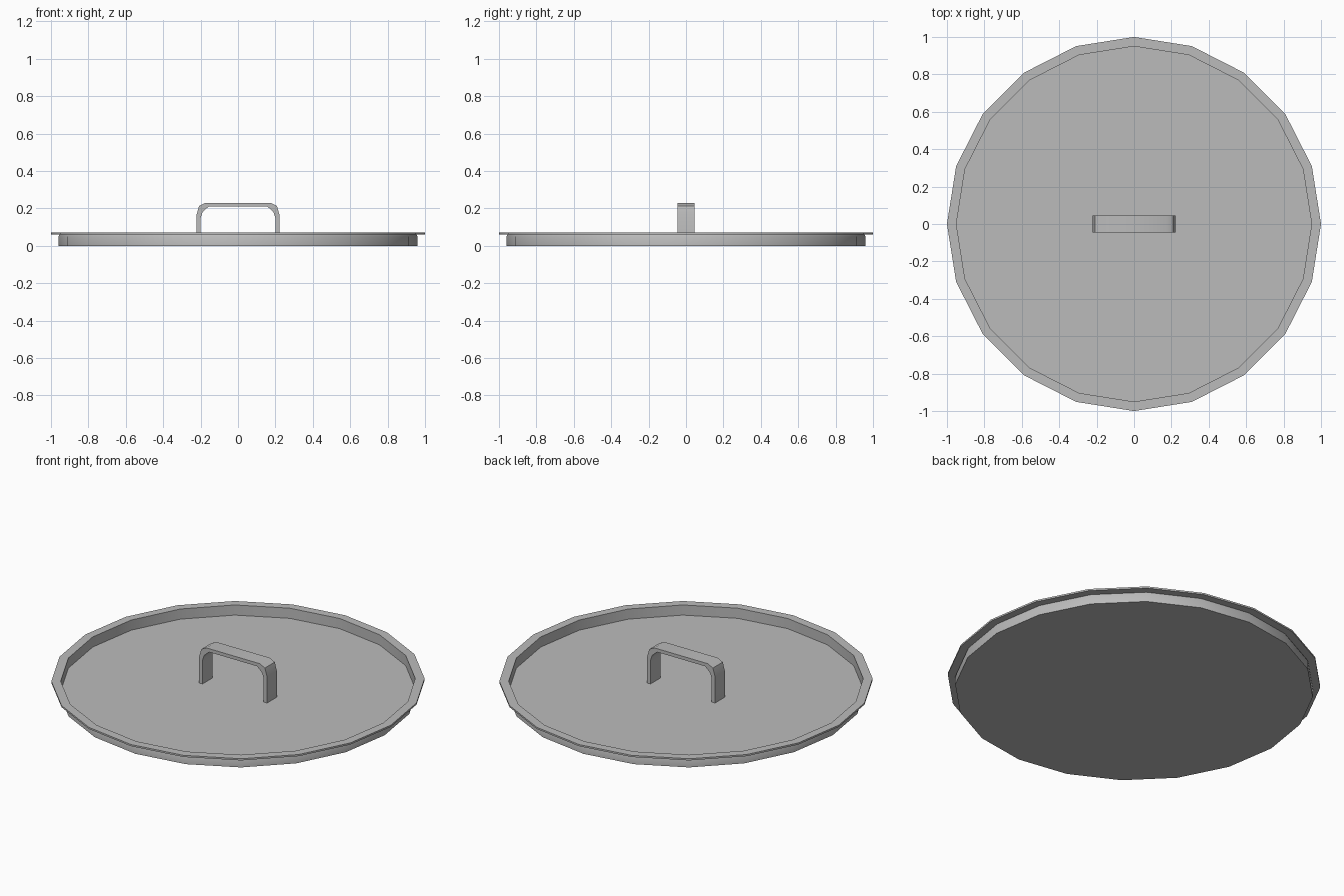
import bpy, bmesh, math

cube = bpy.data.objects.get("Cube")
if cube:
    bpy.data.objects.remove(cube, do_unlink=True)

# Single brushed grey metal
metal = bpy.data.materials.new("grey_metal")
metal.use_nodes = True
GREY = (0.5, 0.5, 0.5, 1)
metal.diffuse_color = GREY
metal.node_tree.nodes["Principled BSDF"].inputs["Base Color"].default_value = GREY


def finish(name, bm):
    """Turn a bmesh into a named, smooth-by-angle metal object."""
    bmesh.ops.recalc_face_normals(bm, faces=bm.faces)
    mesh = bpy.data.meshes.new(name)
    bm.to_mesh(mesh)
    bm.free()
    mesh.materials.append(metal)
    obj = bpy.data.objects.new(name, mesh)
    bpy.context.collection.objects.link(obj)
    bpy.ops.object.select_all(action='DESELECT')
    obj.select_set(True)
    bpy.context.view_layer.objects.active = obj
    bpy.ops.object.shade_smooth_by_angle(angle=math.radians(30))
    return obj


# Recessed lid pan: sheet-metal section turned around z
SIDES = 20
section = [(0.96, 0), (0.96, 0.05), (0.955, 0.06), (1, 0.06),
           (1, 0.07), (0.95, 0.07), (0.95, 0.01)]
bm = bmesh.new()
rings = []
for r, z in section:
    angles = [2 * math.pi * i / SIDES for i in range(SIDES)]
    rings.append([bm.verts.new((r * math.cos(a), r * math.sin(a), z)) for a in angles])
for low, high in zip(rings, rings[1:]):
    for i in range(SIDES):
        j = (i + 1) % SIDES
        bm.faces.new((low[i], low[j], high[j], high[i]))
bm.faces.new(rings[0])    # underside
bm.faces.new(rings[-1])   # recessed floor
finish("lid_pan", bm)

# Handle: bent flat strap, half outline mirrored across x
HALF_WIDTH = 0.046
outer = [(0.222, 0.01), (0.222, 0.165), (0.208, 0.213), (0.175, 0.23)]
inner = [(0.2, 0.01), (0.2, 0.15), (0.19, 0.18), (0.157, 0.21)]


def arch(half):
    return half + [(-x, z) for x, z in reversed(half)]


bm = bmesh.new()
loops = []
for path, y in ((outer, -HALF_WIDTH), (outer, HALF_WIDTH),
                (inner, HALF_WIDTH), (inner, -HALF_WIDTH)):
    loops.append([bm.verts.new((x, y, z)) for x, z in arch(path)])
for k in range(4):
    a, b = loops[k], loops[(k + 1) % 4]
    for i in range(len(a) - 1):
        bm.faces.new((a[i], a[i + 1], b[i + 1], b[i]))
for end in (0, -1):
    bm.faces.new([loop[end] for loop in loops])
finish("handle", bm)
